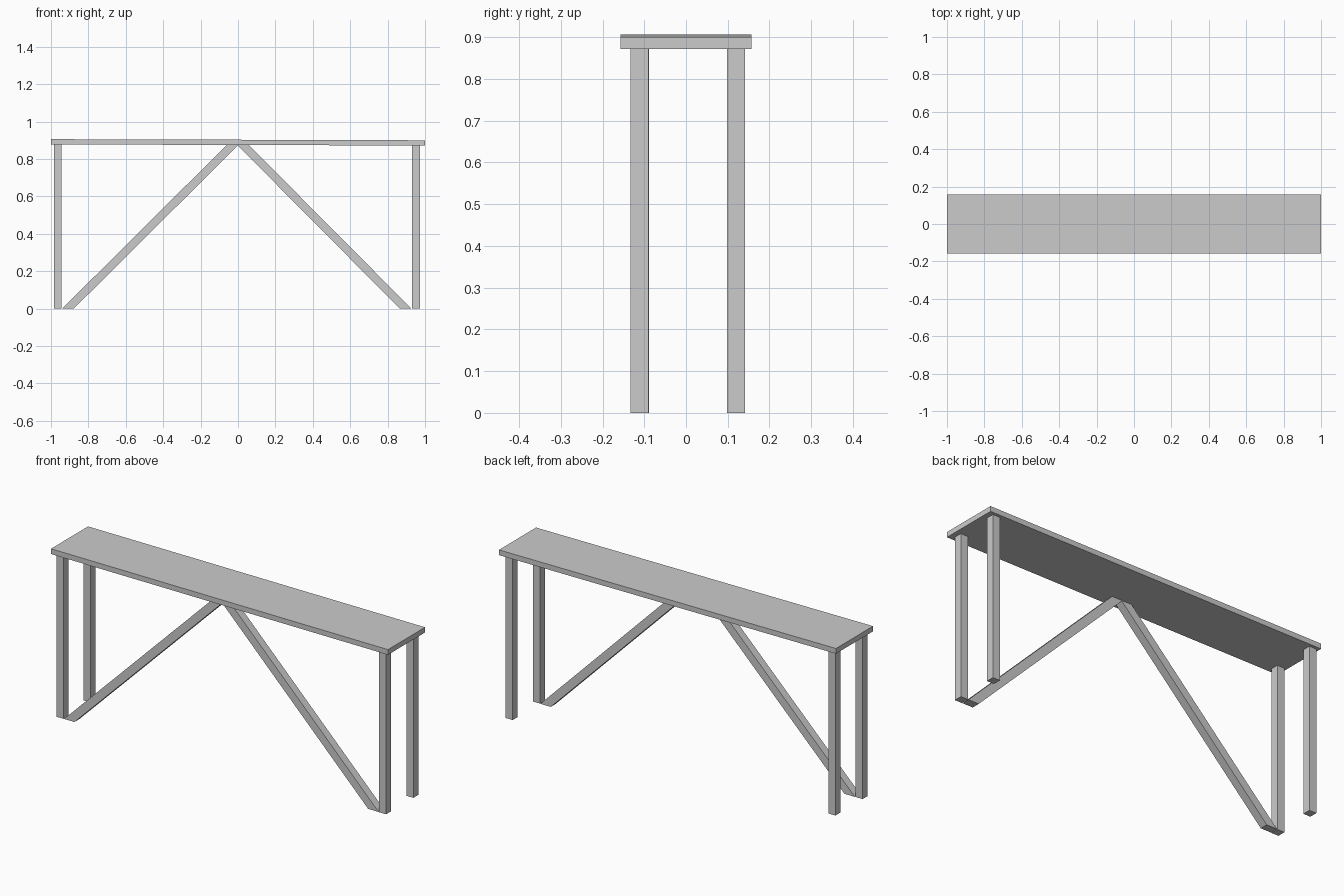
import bpy
import bmesh

cube = bpy.data.objects.get("Cube")
if cube:
    bpy.data.objects.remove(cube, do_unlink=True)

grey = bpy.data.materials.new("light_grey")
grey.use_nodes = True
grey.diffuse_color = (0.6, 0.6, 0.6, 1)
grey.node_tree.nodes["Principled BSDF"].inputs["Base Color"].default_value = grey.diffuse_color


def bar(name, profile, y0, y1):
    """Extrude a front-facing x/z profile from y0 to y1."""
    bm = bmesh.new()
    face = bm.faces.new([bm.verts.new((x, y0, z)) for x, z in profile])
    out = bmesh.ops.extrude_face_region(bm, geom=[face])
    verts = [v for v in out["geom"] if isinstance(v, bmesh.types.BMVert)]
    bmesh.ops.translate(bm, verts=verts, vec=(0, y1 - y0, 0))
    bmesh.ops.recalc_face_normals(bm, faces=bm.faces)
    mesh = bpy.data.meshes.new(name)
    bm.to_mesh(mesh)
    bm.free()
    mesh.materials.append(grey)
    obj = bpy.data.objects.new(name, mesh)
    bpy.context.collection.objects.link(obj)
    return obj


def underside(x):
    """Height of the slightly sloping underside of the top."""
    return 0.875 - 0.003 * x


def upright(x0, z0, x1, width):
    """Profile of a leg or brace, cut level at the floor and the top."""
    return [(x0, z0), (x0 + width, z0),
            (x1 + width, underside(x1 + width)), (x1, underside(x1))]


# Long narrow top
thick = 0.028
bar("table_top", [(-1, underside(-1)), (1, underside(1)),
                  (1, underside(1) + thick), (-1, underside(-1) + thick)],
    -0.157, 0.157)

# Four straight legs
for depth, y0, y1 in (("front", -0.133, -0.09), ("back", 0.098, 0.141)):
    for side, x in (("right", -0.985), ("left", 0.93)):
        bar(f"{depth}_{side}_leg", upright(x, 0, x, 0.042), y0, y1)

# Two diagonal braces meeting under the middle of the front
bar("right_brace", upright(-0.94, 0, -0.06, 0.062), -0.132, -0.089)
bar("left_brace", upright(0.865, 0, -0.004, 0.062), -0.132, -0.089)
